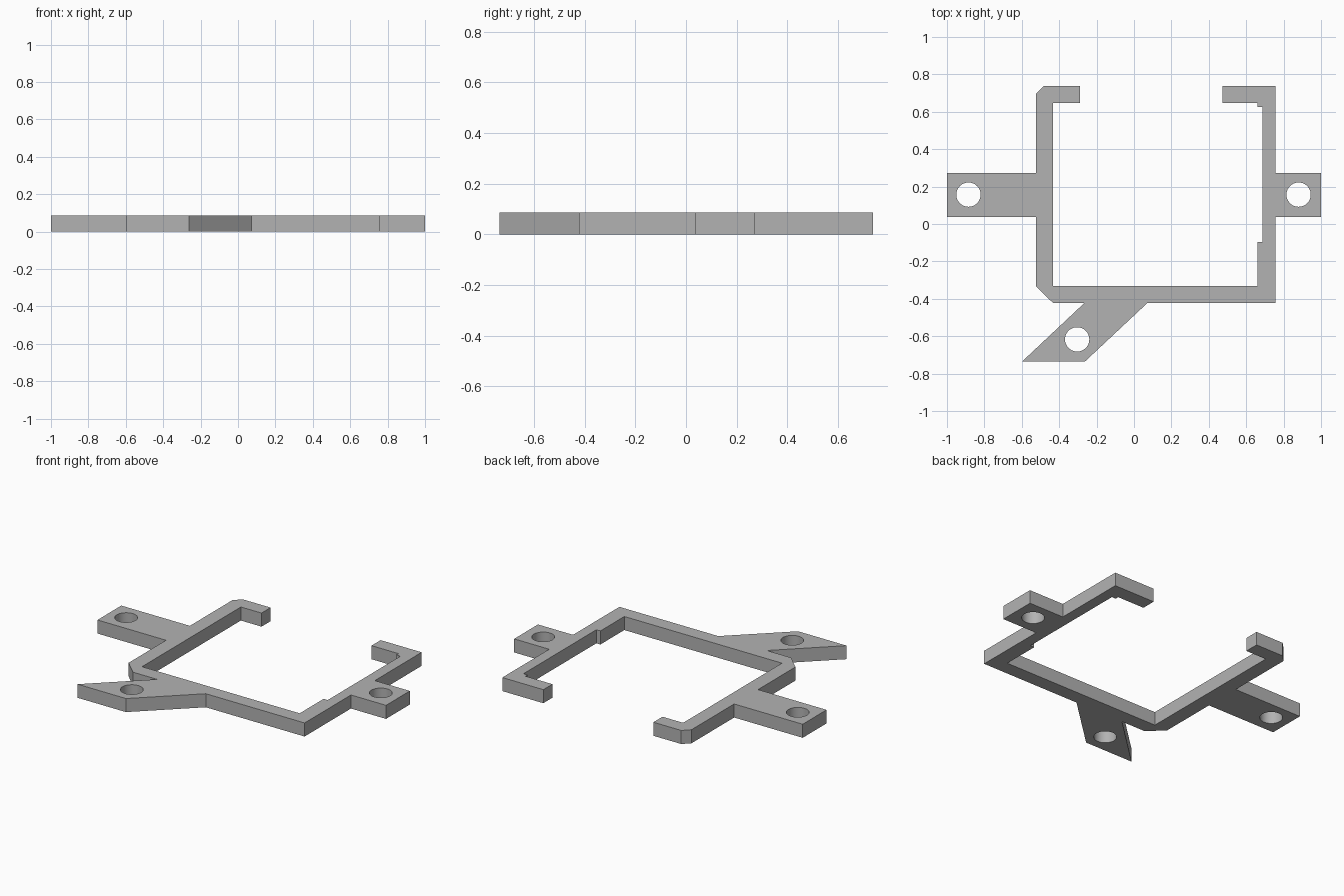
import bpy, bmesh, math

if "Cube" in bpy.data.objects:
    bpy.data.objects.remove(bpy.data.objects["Cube"])

THICK = 0.085

# Outer and inner contour of the open clip frame with its three mounting tabs
outline = [
    (-0.29, 0.737), (-0.483, 0.737), (-0.525, 0.695),              # left hook, chamfer
    (-0.525, 0.273), (-1.0, 0.273), (-1.0, 0.037), (-0.525, 0.037),  # left tab
    (-0.525, -0.333), (-0.433, -0.422), (-0.265, -0.422),          # front left chamfer
    (-0.598, -0.735), (-0.262, -0.735), (0.072, -0.422),           # slanted tab
    (0.757, -0.422), (0.757, 0.037), (1.0, 0.037), (1.0, 0.273), (0.757, 0.273),  # right tab
    (0.757, 0.737), (0.473, 0.737), (0.473, 0.647),                # right hook
    (0.66, 0.647), (0.66, 0.625), (0.688, 0.625),                  # recess in right rail
    (0.688, -0.095), (0.66, -0.095), (0.66, -0.332),
    (-0.433, -0.332), (-0.433, 0.647), (-0.29, 0.647),
]
HOLES = [(-0.885, 0.157), (0.88, 0.157), (-0.304, -0.617)]
HOLE_R, SEGMENTS = 0.065, 48


def add_loop(bm, points):
    verts = [bm.verts.new((x, y, 0)) for x, y in points]
    return [bm.edges.new((a, b)) for a, b in zip(verts, verts[1:] + verts[:1])]


def circle(cx, cy):
    steps = [2 * math.pi * i / SEGMENTS for i in range(SEGMENTS)]
    return [(cx + HOLE_R * math.cos(a), cy + HOLE_R * math.sin(a)) for a in steps]


# Flat plate with screw holes, raised to full thickness
bm = bmesh.new()
edges = add_loop(bm, outline)
for hole in HOLES:
    edges += add_loop(bm, circle(*hole))
bmesh.ops.triangle_fill(bm, edges=edges, use_beauty=True, normal=(0, 0, 1))
raised = bmesh.ops.extrude_face_region(bm, geom=bm.faces[:], use_keep_orig=True)
top = [g for g in raised["geom"] if isinstance(g, bmesh.types.BMVert)]
bmesh.ops.translate(bm, verts=top, vec=(0, 0, THICK))
bmesh.ops.recalc_face_normals(bm, faces=bm.faces[:])

mesh = bpy.data.meshes.new("mounting_frame")
bm.to_mesh(mesh)
bm.free()
frame = bpy.data.objects.new("mounting_frame", mesh)
bpy.context.collection.objects.link(frame)

grey = bpy.data.materials.new("grey")
grey.diffuse_color = (0.45, 0.45, 0.45, 1)
grey.use_nodes = True
grey.node_tree.nodes["Principled BSDF"].inputs["Base Color"].default_value = grey.diffuse_color
mesh.materials.append(grey)

# Smooth hole walls, sharp edges elsewhere
bpy.context.view_layer.objects.active = frame
frame.select_set(True)
bpy.ops.object.shade_smooth_by_angle(angle=math.radians(30))
